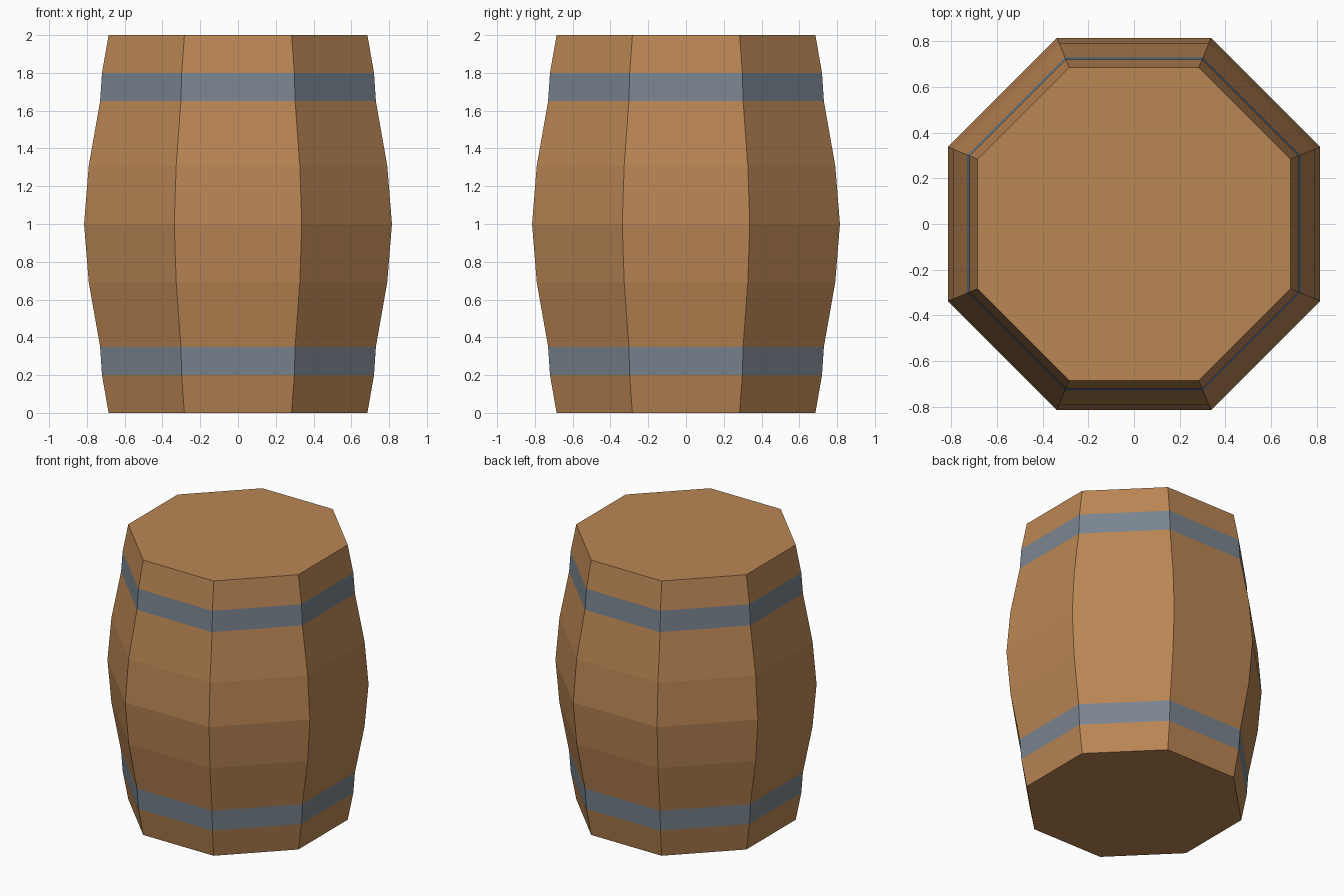
import bpy, bmesh, math

if "Cube" in bpy.data.objects:
    bpy.data.objects.remove(bpy.data.objects["Cube"])


def material(name, srgb):
    m = bpy.data.materials.new(name)
    lin = [((c / 255 + 0.055) / 1.055) ** 2.4 for c in srgb]
    m.diffuse_color = (*lin, 1.0)
    m.use_nodes = True
    m.node_tree.nodes["Principled BSDF"].inputs["Base Color"].default_value = m.diffuse_color
    return m


wood = material("wood", (186, 134, 84))
metal = material("blue_grey_metal", (122, 133, 144))

# Lower half profile: (distance to flat side, height), mirrored about z = 1
half = [(0.685, 0.0), (0.72, 0.2), (0.73, 0.35), (0.79, 0.69), (0.815, 1.0)]
profile = half + [(r, 2 - z) for r, z in reversed(half[:-1])]
SIDES = 8

# Barrel body: stacked octagon rings with flat caps
bm = bmesh.new()
rings = []
for apothem, z in profile:
    radius = apothem / math.cos(math.pi / SIDES)
    angles = [(i + 0.5) * 2 * math.pi / SIDES for i in range(SIDES)]
    rings.append([bm.verts.new((radius * math.cos(a), radius * math.sin(a), z))
                  for a in angles])
for low, high in zip(rings, rings[1:]):
    for i in range(SIDES):
        j = (i + 1) % SIDES
        face = bm.faces.new((low[i], low[j], high[j], high[i]))
        # Metal hoops lie between the second and third rings from each end
        height = abs(face.calc_center_median().z - 1)
        face.material_index = 1 if 0.65 < height < 0.8 else 0
bm.faces.new(rings[-1])
bm.faces.new(rings[0][::-1])

mesh = bpy.data.meshes.new("barrel")
bm.to_mesh(mesh)
bm.free()
mesh.materials.append(wood)
mesh.materials.append(metal)
bpy.context.collection.objects.link(bpy.data.objects.new("barrel", mesh))
